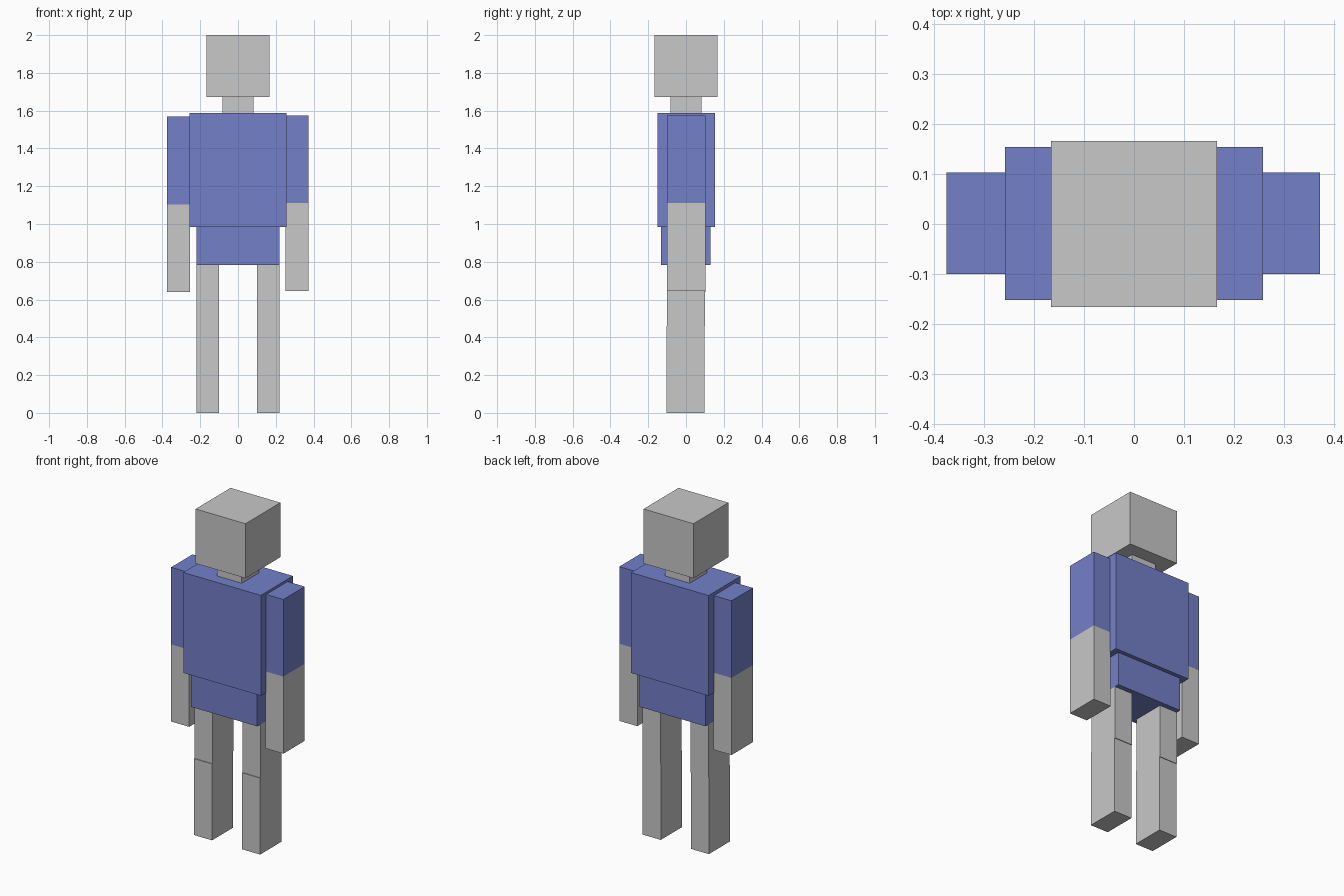
import bpy, bmesh
from mathutils import Vector

if "Cube" in bpy.data.objects:
    bpy.data.objects.remove(bpy.data.objects["Cube"])


def material(name, rgb):
    m = bpy.data.materials.new(name)
    m.diffuse_color = (*rgb, 1.0)
    m.use_nodes = True
    m.node_tree.nodes["Principled BSDF"].inputs["Base Color"].default_value = m.diffuse_color
    return m


GREY = material("light_grey", (0.58, 0.58, 0.58))
BLUE = material("shirt_blue", (0.175, 0.216, 0.584))


def box(name, x, y, z, mat, cut=None, upper_mat=None):
    """Box from (min, max) ranges; faces above the cut height take upper_mat."""
    bm = bmesh.new()
    bmesh.ops.create_cube(bm, size=1)
    for v in bm.verts:
        v.co = Vector([r[0] if c < 0 else r[1] for c, r in zip(v.co, (x, y, z))])
    if cut is not None:
        bmesh.ops.bisect_plane(bm, geom=bm.verts[:] + bm.edges[:] + bm.faces[:],
                               plane_co=(0, 0, cut), plane_no=(0, 0, 1))
        for f in bm.faces:
            f.material_index = int(f.calc_center_median().z > cut)
    mesh = bpy.data.meshes.new(name)
    bm.to_mesh(mesh)
    bm.free()
    mesh.materials.append(mat)
    if upper_mat:
        mesh.materials.append(upper_mat)
    ob = bpy.data.objects.new(name, mesh)
    bpy.context.collection.objects.link(ob)
    return ob


# Head, neck and body
box("head", (-0.166, 0.166), (-0.166, 0.166), (1.672, 2.0), GREY)
box("neck", (-0.083, 0.083), (-0.083, 0.083), (1.588, 1.672), GREY)
box("torso", (-0.258, 0.258), (-0.152, 0.154), (0.984, 1.588), BLUE)
box("pelvis", (-0.22, 0.22), (-0.132, 0.13), (0.782, 0.984), BLUE)

# Arms: blue sleeve above, bare forearm below; the right-hand one sits slightly higher
box("left_arm", (-0.375, -0.255), (-0.1, 0.103), (0.64, 1.568), GREY, 1.104, BLUE)
box("right_arm", (0.252, 0.372), (-0.1, 0.103), (0.646, 1.574), GREY, 1.11, BLUE)

# Legs: thigh and shin, the shin set slightly forward
for side, s in (("left", -1), ("right", 1)):
    x = sorted((s * 0.1, s * 0.22))
    box(side + "_thigh", x, (-0.1, 0.101), (0.46, 0.782), GREY)
    box(side + "_shin", x, (-0.104, 0.097), (0.0, 0.46), GREY)
